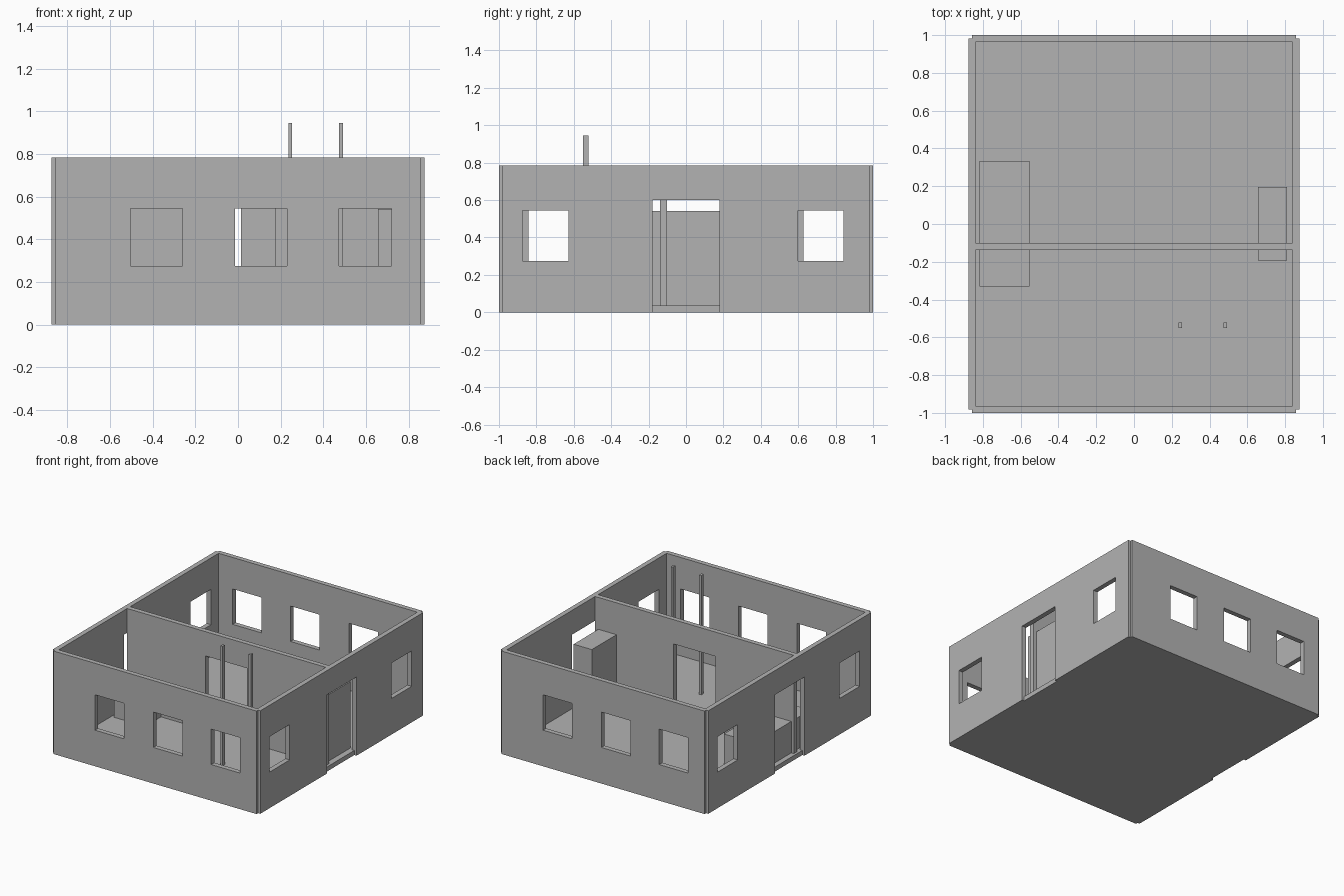
import bpy
import bmesh
import math
from mathutils import Matrix, Vector

cube = bpy.data.objects.get("Cube")
if cube:
    bpy.data.objects.remove(cube, do_unlink=True)

GREY = (0.45, 0.45, 0.45, 1)
mat = bpy.data.materials.new("plain grey")
mat.use_nodes = True
mat.diffuse_color = GREY
mat.node_tree.nodes["Principled BSDF"].inputs["Base Color"].default_value = GREY

HX, HY, TOP = 0.875, 1.0, 0.785      # outer half sizes and wall height
T = 0.037                            # wall thickness
CX, CY = HX - T / 2, HY - T / 2      # wall centre lines
FLOOR = 0.035
SILL, HEAD, DOOR = 0.275, 0.545, 0.60


def finish(name, bm):
    bmesh.ops.recalc_face_normals(bm, faces=bm.faces)
    mesh = bpy.data.meshes.new(name)
    bm.to_mesh(mesh)
    bm.free()
    mesh.materials.append(mat)
    obj = bpy.data.objects.new(name, mesh)
    bpy.context.collection.objects.link(obj)
    return obj


def box(name, x, y, z):
    bm = bmesh.new()
    bmesh.ops.create_cube(bm, size=1)
    for v in bm.verts:
        v.co = [r[0] + (c + 0.5) * (r[1] - r[0]) for c, r in zip(v.co, (x, y, z))]
    return finish(name, bm)


def wall(name, half, bottom, openings, place):
    """Upright slab along local x, centred on local y, with rectangular openings."""
    us = sorted({-half, half} | {u for o in openings for u in o[:2]})
    zs = sorted({bottom, TOP} | {z for o in openings for z in o[2:]})
    bm = bmesh.new()
    grid = [[bm.verts.new((u, -T / 2, z)) for z in zs] for u in us]
    for i in range(len(us) - 1):
        for j in range(len(zs) - 1):
            u, z = (us[i] + us[i + 1]) / 2, (zs[j] + zs[j + 1]) / 2
            if not any(a < u < b and c < z < d for a, b, c, d in openings):
                bm.faces.new((grid[i][j], grid[i + 1][j],
                              grid[i + 1][j + 1], grid[i][j + 1]))
    bmesh.ops.delete(bm, geom=[v for v in bm.verts if not v.link_faces], context='VERTS')
    new = bmesh.ops.extrude_face_region(bm, geom=bm.faces[:], use_keep_orig=True)["geom"]
    bmesh.ops.translate(bm, vec=Vector((0, T, 0)),
                        verts=[g for g in new if isinstance(g, bmesh.types.BMVert)])
    bmesh.ops.dissolve_limit(bm, angle_limit=0.01, verts=bm.verts, edges=bm.edges)
    bmesh.ops.transform(bm, matrix=place, verts=bm.verts)
    return finish(name, bm)


# Outer walls: the opposite pair is a half turn of the first
long_openings = [(u, u + 0.245, SILL, HEAD) for u in (-0.505, -0.014, 0.474)]
side_openings = [(-0.873, -0.627, SILL, HEAD), (-0.18, 0.178, 0, DOOR),
                 (0.60, 0.843, SILL, HEAD)]
for names, half, openings, turn, offset in (
        (("front_wall", "back_wall"), CX, long_openings, 0, CY),
        (("left_wall", "right_wall"), CY, side_openings, math.pi / 2, CX)):
    for k, name in enumerate(names):
        place = Matrix.Rotation(turn + k * math.pi, 4, 'Z') @ Matrix.Translation((0, -offset, 0))
        wall(name, half, 0, openings, place)

# Floor and dividing wall with its doorway
box("floor", (-CX, CX), (-CY, CY), (0, FLOOR))
wall("partition_wall", HX - T, FLOOR, [(-0.178, 0.175, FLOOR, DOOR)],
     Matrix.Translation((0, -0.12, 0)))

# Furniture blocks standing through the dividing wall
box("low_counter", (-0.817, -0.553), (-0.33, 0.333), (FLOOR, 0.275))
box("tall_cabinet", (0.657, 0.811), (-0.194, 0.196), (FLOOR, 0.542))

# Pair of slim posts
for name, x in (("inner_post", 0.245), ("outer_post", 0.484)):
    box(name, (x - 0.009, x + 0.009), (-0.55, -0.522), (FLOOR, 0.945))
